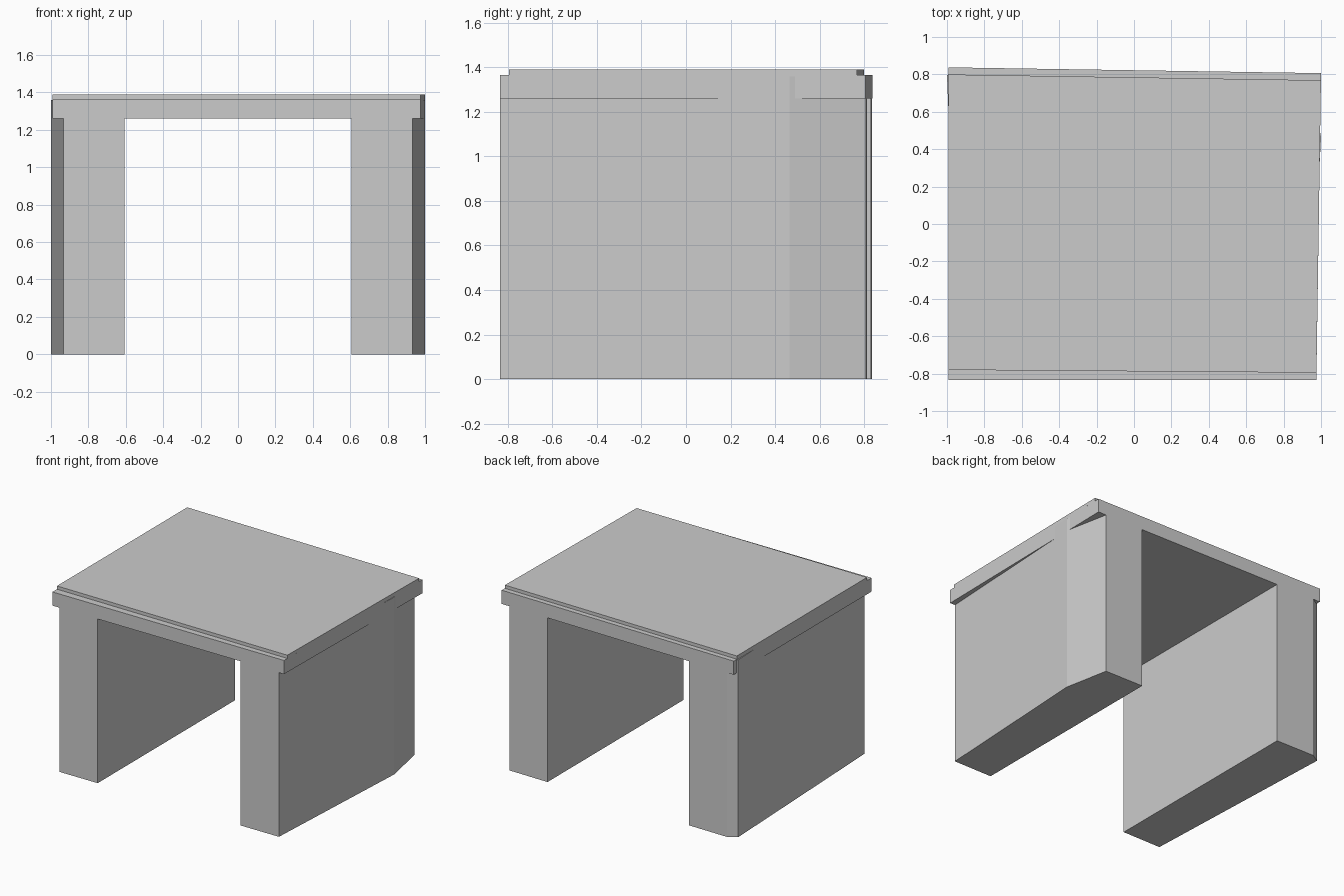
import bpy
import bmesh

cube = bpy.data.objects.get("Cube")
if cube:
    bpy.data.objects.remove(cube, do_unlink=True)

GREY = (0.6, 0.6, 0.6, 1.0)
concrete = bpy.data.materials.new("light_grey_concrete")
concrete.use_nodes = True
concrete.diffuse_color = GREY
concrete.node_tree.nodes["Principled BSDF"].inputs["Base Color"].default_value = GREY

FRONT = -0.835
LEG_TOP, SLAB_BOTTOM, LEDGE, ROOF = 1.36, 1.26, 1.365, 1.39


def back(x):
    """Slightly skewed rear wall line."""
    return 0.822 - 0.0155 * x


def prism(name, outline, bottom, top):
    """Extrude a plan outline (counter-clockwise) between two heights."""
    bm = bmesh.new()
    base = bm.faces.new([bm.verts.new((x, y, bottom)) for x, y in outline])
    grown = bmesh.ops.extrude_face_region(bm, geom=[base])["geom"]
    verts = [v for v in grown if isinstance(v, bmesh.types.BMVert)]
    bmesh.ops.translate(bm, verts=verts, vec=(0, 0, top - bottom))
    bmesh.ops.recalc_face_normals(bm, faces=bm.faces)
    mesh = bpy.data.meshes.new(name)
    bm.to_mesh(mesh)
    bm.free()
    mesh.materials.append(concrete)
    obj = bpy.data.objects.new(name, mesh)
    bpy.context.collection.objects.link(obj)
    return obj


# Side walls, each with an outer corner that swells towards the back
for name, side, corner_y in (("left_wall", 1, 0.465), ("right_wall", -1, 0.795)):
    inner, outer = side * 0.607, side * 0.932
    prism(name, [(inner, FRONT), (outer, FRONT), (side, corner_y),
                 (outer, back(outer)), (inner, back(inner))], 0, LEG_TOP)

# Roof slab with narrow ledges at front and back
prism("roof_slab", [(-0.991, FRONT), (0.975, FRONT), (1, back(1)),
                    (-0.991, back(-0.991))], SLAB_BOTTOM, LEDGE)

# Raised roof deck set back from both ledges
prism("roof_deck", [(-0.991, -0.78), (0.9755, -0.795), (0.9995, back(1) - 0.038),
                    (-0.991, back(-0.991) - 0.038)], LEDGE, ROOF)
